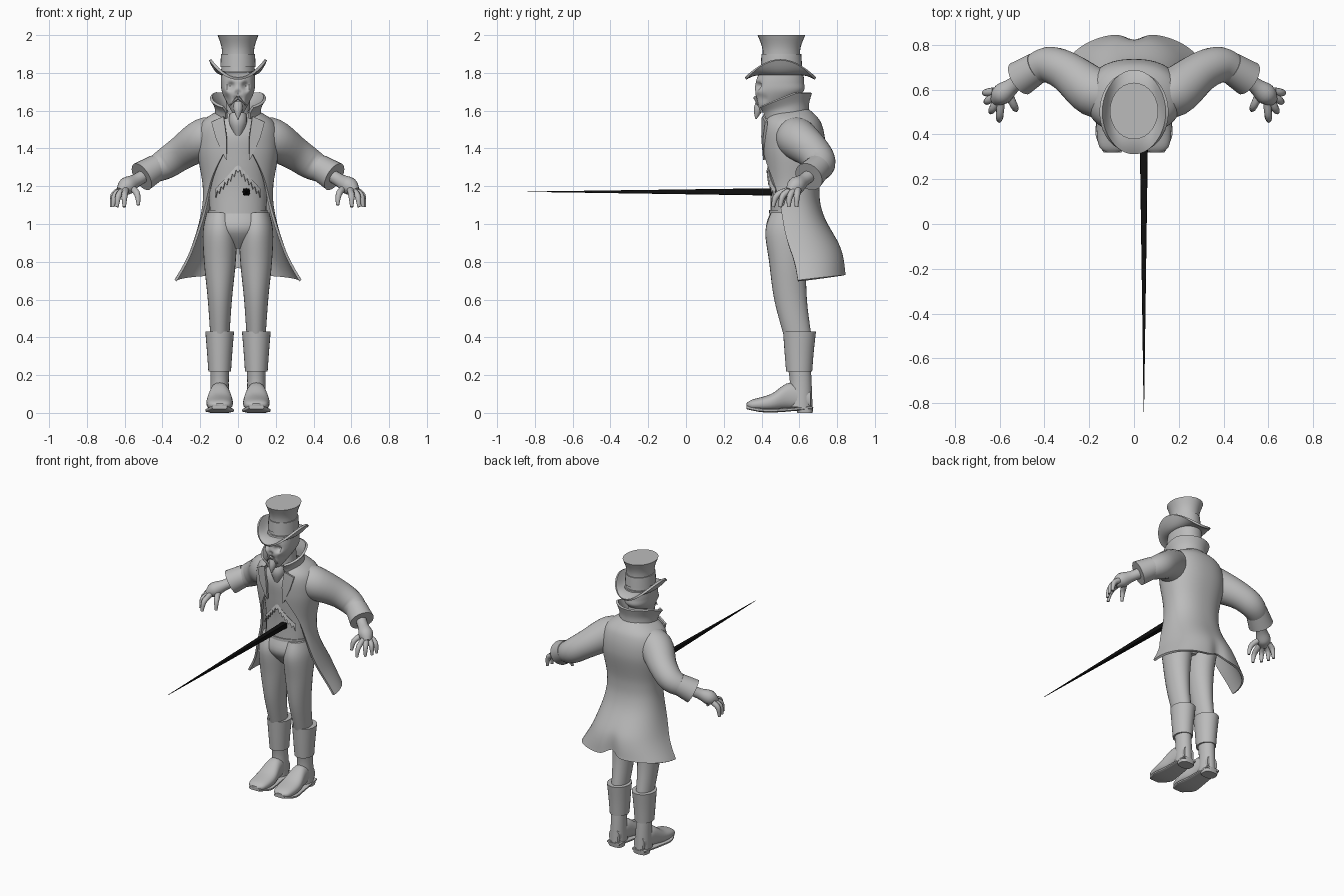
import bpy, bmesh, math
from mathutils import Vector

cube = bpy.data.objects.get("Cube")
if cube:
    bpy.data.objects.remove(cube, do_unlink=True)


def material(name, value):
    m = bpy.data.materials.new(name)
    m.use_nodes = True
    colour = (value, value, value, 1)
    m.diffuse_color = colour
    m.node_tree.nodes["Principled BSDF"].inputs["Base Color"].default_value = colour
    return m


GREY = material("plain grey", 0.5)
BLACK = material("spike black", 0.005)


def spline(rows, steps):
    """Catmull-Rom refinement of a list of number rows."""
    rows = [Vector(row) for row in rows]
    out = []
    for i, (b, c) in enumerate(zip(rows, rows[1:])):
        before = rows[max(i - 1, 0)]
        after = rows[min(i + 2, len(rows) - 1)]
        leave, arrive = (c - before) / 2, (after - b) / 2
        for s in range(steps):
            t = s / steps
            u = 1 - t
            out.append(b * (u * u * (1 + 2 * t)) + c * (t * t * (1 + 2 * u))
                       + leave * (t * u * u) - arrive * (t * t * u))
    return out + [rows[-1]]


def skin(name, rings, closed=True, mat=GREY, mirror=False, thick=0):
    """Bridge equal rings of points into one smooth part."""
    bm = bmesh.new()
    loops = [[bm.verts.new(p) for p in ring] for ring in rings]
    count = len(loops[0])
    for low, high in zip(loops, loops[1:]):
        for i in range(count if closed else count - 1):
            j = (i + 1) % count
            bm.faces.new((low[i], low[j], high[j], high[i]))
    if closed and not thick:
        bm.faces.new(loops[0][::-1])
        bm.faces.new(loops[-1])
    bmesh.ops.recalc_face_normals(bm, faces=bm.faces)
    mesh = bpy.data.meshes.new(name)
    bm.to_mesh(mesh)
    bm.free()
    mesh.materials.append(mat)
    ob = bpy.data.objects.new(name, mesh)
    bpy.context.collection.objects.link(ob)
    bpy.context.view_layer.objects.active = ob
    if thick:
        mod = ob.modifiers.new("Thickness", 'SOLIDIFY')
        mod.thickness, mod.offset = thick, 0
        bpy.ops.object.modifier_apply(modifier=mod.name)
    if mirror:
        ob.modifiers.new("Mirror", 'MIRROR').use_mirror_merge = False
    for face in mesh.polygons:
        face.use_smooth = True
    mesh.set_sharp_from_angle(angle=math.radians(40))


def stack(name, rows, x=0, axis='z', sides=28, steps=5, power=1, opened=False, warp=None, **options):
    """Loft of ovals; a row is position, half width, low, high and, if opened, the opening angle."""
    def bend(s):
        return math.copysign(abs(s) ** power, s)

    rings = []
    for row in spline(rows, steps):
        pos, half, low, high = row[:4]
        start = math.radians(row[4]) if opened else 0
        ring = []
        for i in range(sides + opened):
            a = start + 2 * (math.pi - start) * i / sides
            u = x + half * bend(math.sin(a))
            v = (low + high) / 2 - (high - low) / 2 * bend(math.cos(a))
            point = Vector((u, v, pos) if axis == 'z' else (u, pos, v))
            ring.append(warp(point) if warp else point)
        rings.append(ring)
    skin(name, rings, closed=not opened, **options)


def tube(name, rows, sides=16, **options):
    """Round tube; a row is x, y, z and radius."""
    path = spline(rows, 5)
    rings = []
    for i, row in enumerate(path):
        ahead = path[min(i + 1, len(path) - 1)] - path[max(i - 1, 0)]
        along = ahead.to_3d()
        across = along.cross(Vector((.3, 1, .2))).normalized()
        up = across.cross(along).normalized()
        angles = [2 * math.pi * j / sides for j in range(sides)]
        rings.append([row.to_3d() + row[3] * (across * math.cos(a) + up * math.sin(a)) for a in angles])
    skin(name, rings, **options)


# Top hat: flared crown, band and curled brim
def hat_oval(z, radius):
    depth = radius * 1.17
    return z, radius, .505 - depth, .505 + depth


def brim_ring(f, sides=40):
    ring = []
    for i in range(sides):
        a = 2 * math.pi * i / sides
        across, ahead = math.sin(a), math.cos(a)
        lift = f * f * (.1 * across * across - .025)
        ring.append((across * (.085 + .063 * f), .5 - ahead * (.105 + .08 * f), 1.795 + lift))
    return ring


stack("hat_crown", [hat_oval(1.8, .09), hat_oval(1.92, .085), hat_oval(2, .108)])
stack("hat_band", [hat_oval(1.83, .094), hat_oval(1.9, .09)], steps=1)
skin("hat_brim", [brim_ring(s / 6) for s in range(7)], thick=.014)

# Gaunt head: each hollow is a centre, a radius and a push backwards
HOLLOWS = {
    "eye socket": ((.038, .38, 1.73), .02, .03),
    "brow": ((.03, .37, 1.76), .016, -.008),
    "nose": ((0, .37, 1.695), .013, .022),
    "mouth": ((0, .37, 1.66), .02, .025),
    "cheekbone": ((.06, .39, 1.7), .02, -.01),
    "cheek": ((.07, .4, 1.66), .025, .02),
}


def gaunt(point):
    folded = Vector((abs(point.x), point.y, point.z))
    shift = 0
    for centre, radius, push in HOLLOWS.values():
        distance = (folded - Vector(centre)).length / radius
        shift += push * math.exp(-distance * distance)
    return point + Vector((0, shift, 0))


stack("head", [(1.59, .03, .39, .46), (1.64, .058, .37, .54), (1.7, .085, .362, .62), (1.75, .09, .37, .625),
               (1.81, .088, .39, .62)], sides=56, steps=9, power=.9, warp=gaunt)
tube("goatee", [(0, .395, 1.64, .027), (0, .38, 1.6, .022), (0, .37, 1.555, .003)])
tube("moustache", [(0, .366, 1.67, .01), (.042, .38, 1.63, .003)], sides=8, mirror=True)
stack("neck", [(1.5, .07, .45, .62), (1.7, .06, .46, .6)])
tube("cravat", [(0, .46, 1.58, .045), (0, .445, 1.53, .045), (0, .44, 1.45, .01)])

# Waistcoat with hem and a jagged tear across the belly
stack("waistcoat", [(1.06, .15, .447, .66), (1.2, .157, .445, .68), (1.35, .17, .43, .7), (1.48, .18, .425, .7),
                    (1.6, .06, .47, .6)])
stack("waistcoat_hem", [(1.055, .155, .44, .665), (1.075, .155, .44, .665)], steps=1)


def tear_point(i, edge):
    t = i / 12 - 1
    x = .118 * t
    y = .556 - .118 * math.sqrt(1 - (x / .16) ** 2)
    tooth = .018 if i % 2 else .045
    return x, y - .008 * edge, 1.315 - .13 * abs(t) - tooth * edge


skin("waistcoat_tear", [[tear_point(i, edge) for i in range(25)] for edge in (0, 1)], closed=False, thick=.006)


# Long coat, open at the front, with a notched tail
def tail(point):
    low = max(0, 1 - point.z) / .3
    back = max(0, point.y - .6) / .25
    notch = back * math.exp(-(point.x / .05) ** 2)
    return point + low * Vector((0, -.03 * notch, .03 * back + .04 * notch))


stack("coat", [(1.6, .09, .46, .65, 35), (1.53, .19, .415, .71, 24), (1.4, .21, .41, .73, 15),
               (1.2, .18, .43, .7, 52), (1.05, .19, .41, .72, 72), (.85, .25, .32, .82, 88),
               (.7, .33, .34, .845, 90)],
      sides=56, steps=8, power=.87, opened=True, warp=tail, thick=.014)


# Standing collar, higher at the back, and lapels
def collar_slope(point):
    up = (point.z - 1.55) * 10
    back = min(1, max(0, point.y - .38) * 5)
    return point + Vector((0, 0, up * (.05 * back - .035) + .03 * back))


stack("collar", [(1.55, .115, .41, .645, 32), (1.6, .118, .395, .645, 32), (1.65, .142, .37, .66, 34)],
      sides=40, opened=True, warp=collar_slope, thick=.014)
skin("lapel", [[(.058, .415, 1.34), (.06, .405, 1.46), (.075, .408, 1.57)],
               [(.068, .415, 1.35), (.115, .414, 1.45), (.14, .426, 1.54)]],
     closed=False, mirror=True, thick=.014)

# Sleeves and turned cuffs
tube("sleeve", [(.1, .58, 1.46, .1), (.18, .59, 1.45, .11), (.3, .68, 1.375, .09), (.39, .71, 1.315, .08),
                (.48, .67, 1.27, .06)], sides=24, mirror=True)
tube("cuff", [(.43, .7, 1.3, .07), (.51, .65, 1.25, .08)], sides=24, mirror=True)


# Hands: fingers fan out from the palm and bend down
def finger(name, base, heading, reach):
    a = math.radians(heading)
    out = Vector((math.cos(a), math.sin(a), 0)) * reach
    knuckle = base + out - Vector((0, 0, .03))
    tip = knuckle + out * .3 - Vector((0, 0, .06))
    tube(name, [(*base, .018), (*knuckle, .017), (*tip, .009)], sides=10, mirror=True)


tube("palm", [(.49, .66, 1.26, .035), (.54, .62, 1.23, .035), (.59, .58, 1.2, .047), (.62, .55, 1.17, .025)],
     mirror=True)
for i, name in enumerate(("index_finger", "middle_finger", "ring_finger", "little_finger")):
    finger(name, Vector((.595 + .01 * i, .545 + .016 * i, 1.18)), 25 * i - 85, .065 - .01 * i)
finger("thumb", Vector((.56, .58, 1.19)), -115, .06)

# Trousers
stack("trouser_seat", [(1.07, .15, .45, .66), (.97, .165, .425, .68), (.87, .03, .5, .6)])
stack("trouser_leg", [(1.06, .07, .45, .66), (.96, .09, .42, .68), (.8, .084, .44, .64), (.6, .064, .467, .64),
                      (.4, .05, .52, .665)], x=.096, mirror=True)


# Boots: turned top, shaft, foot, sole and heel
def boot(name, rows, **options):
    stack(name, rows, x=.097, mirror=True, **options)


boot("boot_top", [(.22, .06, .53, .668), (.32, .067, .522, .676), (.43, .076, .514, .688)])
boot("boot_shaft", [(.26, .05, .535, .66), (.16, .048, .55, .665), (.03, .05, .54, .67)])
boot("boot_foot", [(.32, .025, .035, .05), (.35, .06, .015, .07), (.45, .07, .01, .1), (.55, .052, .02, .16),
                   (.66, .04, .02, .12)], axis='y', power=.85)
boot("boot_sole", [(.32, .04, .02, .04), (.4, .075, .004, .025), (.5, .065, .004, .025), (.67, .05, .02, .036)],
     axis='y', power=.5)
boot("boot_heel", [(0, .05, .59, .67), (.03, .053, .58, .674)], steps=1, power=.7)

# Long spike thrust out of the belly
stack("spike", [(-.84, .001, 1.17, 1.172), (.5, .02, 1.15, 1.19)], x=.044, axis='y', sides=8, steps=1,
      power=.3, mat=BLACK)
